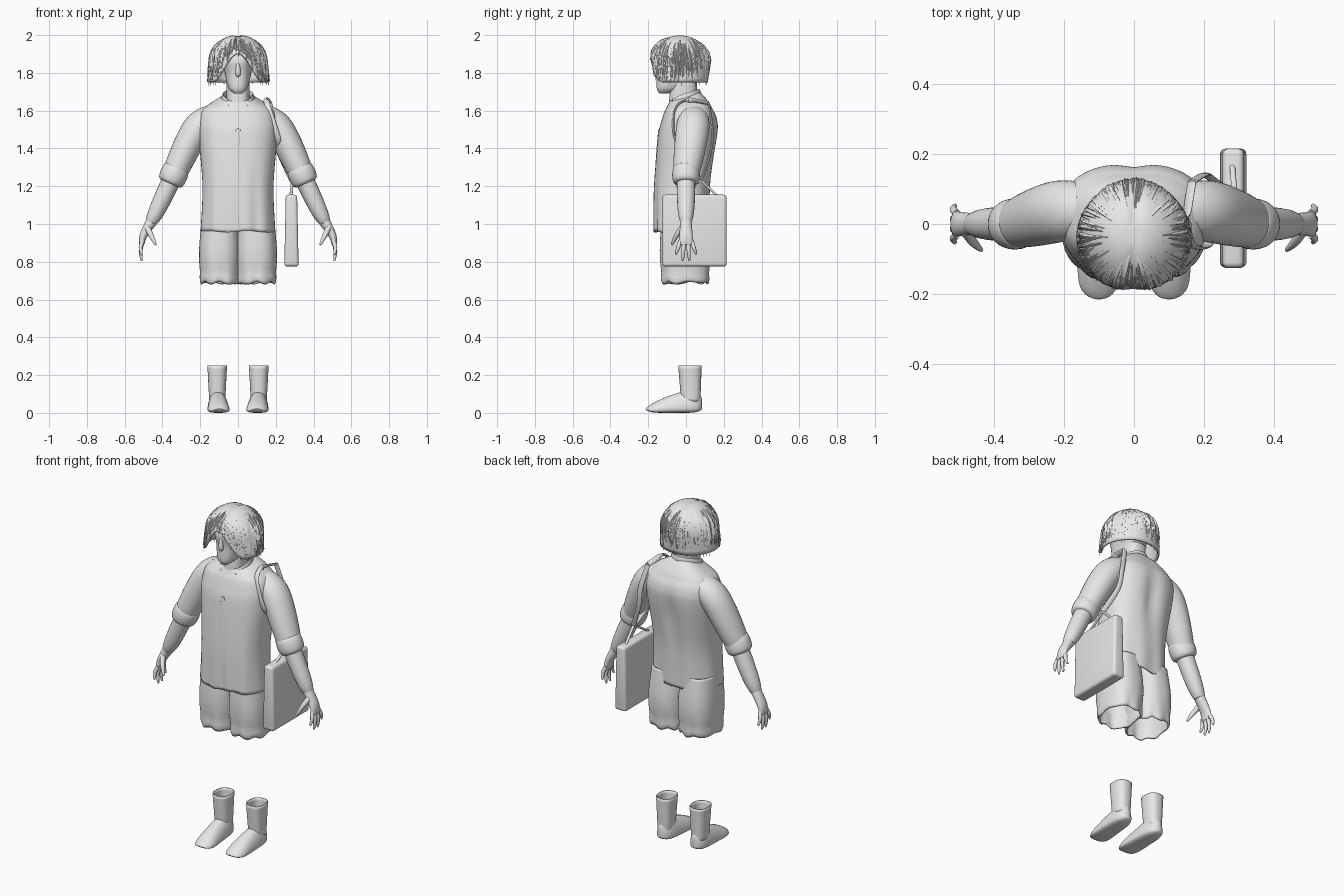
import bpy, bmesh, math, random
from math import sin, cos, pi, tau, exp
from mathutils import Vector

random.seed(4)
default_cube = bpy.data.objects.get("Cube")
if default_cube:
    bpy.data.objects.remove(default_cube, do_unlink=True)

grey = (.8, .8, .8, 1)
material = bpy.data.materials.new("plain grey")
material.use_nodes = True
material.diffuse_color = grey
material.node_tree.nodes["Principled BSDF"].inputs["Base Color"].default_value = grey
parts = []


def finish(name, bm, thickness=0, pair=False):
    bmesh.ops.recalc_face_normals(bm, faces=bm.faces)
    mesh = bpy.data.meshes.new(name)
    bm.to_mesh(mesh)
    bm.free()
    mesh.materials.append(material)
    part = bpy.data.objects.new(name, mesh)
    bpy.context.collection.objects.link(part)
    if thickness:
        part.modifiers.new("thickness", "SOLIDIFY").thickness = thickness
    if pair:
        part.modifiers.new("other side", "MIRROR").use_mirror_merge = False
    parts.append(part)


def spline(keys, steps):
    """Smooth interpolation through vectors."""
    keys = [Vector(key) for key in keys]
    last = len(keys) - 1
    path = []
    for i in range(last):
        before, start, end, after = (keys[max(0, min(last, i + k))] for k in (-1, 0, 1, 2))
        leave, arrive = (end - before) / 2, (after - start) / 2
        for step in range(steps):
            t = step / steps
            ease = t * t * (3 - 2 * t)
            path.append(start.lerp(end, ease) + leave * t * (1 - t) ** 2 - arrive * t * t * (1 - t))
    return path + [keys[last]]


def skin(bm, rings, caps=True, closed=True):
    rows = [[bm.verts.new(point) for point in ring] for ring in rings]
    count = len(rows[0])
    for low, high in zip(rows, rows[1:]):
        for i in range(count if closed else count - 1):
            j = (i + 1) % count
            bm.faces.new((low[i], low[j], high[j], high[i]))
    if caps:
        bm.faces.new(rows[0])
        bm.faces.new(rows[-1])


def power(value, exponent):
    return math.copysign(abs(value) ** exponent, value)


def tube_rings(path, width, depth, sides):
    """Rings square to a path; width and depth are rules of the distance along it."""
    rings = []
    last = len(path) - 1
    for i, point in enumerate(path):
        t = i / last
        tangent = path[min(i + 1, last)] - path[max(i - 1, 0)]
        across = tangent.cross(Vector((0, 1, 0))).normalized()
        along = across.cross(tangent).normalized()
        angles = [tau * k / sides for k in range(sides)]
        rings.append([point + across * width(t) * cos(a) + along * depth(t) * sin(a) for a in angles])
    return rings


def tube(name, points, width, depth=None, pair=False, sides=20):
    bm = bmesh.new()
    skin(bm, tube_rings(spline(points, 8), width, depth or width, sides))
    finish(name, bm, pair=pair)


def stack(name, keys, centre=0, shape=None, caps=True, thickness=0, pair=False):
    """Level rings; keys are height, half width, front and back."""
    rings = []
    for z, width, front, back in spline(keys, 8):
        ring = []
        for k in range(64):
            a = tau * k / 64
            x = centre + width * power(cos(a), .8)
            y = (front + back) / 2 + (back - front) / 2 * power(sin(a), .8)
            ring.append(shape(x, y, z) if shape else (x, y, z))
        rings.append(ring)
    bm = bmesh.new()
    skin(bm, rings, caps)
    finish(name, bm, thickness, pair)


def clamp(value):
    return max(0, min(1, value))


def bump(value, centre, spread):
    return exp(-((value - centre) / spread) ** 2)


# Shirt with a spine hollow, hanging folds and a raised nape
def cloth(x, y, z):
    hang = clamp((1.4 - z) / .4)
    if y > 0:
        y += .004 * hang * sin(x * 50) - .02 * bump(x, 0, .04) * bump(z, 1.4, .15)
    else:
        y += .005 * hang * sin(x * 75 + z)
    return x, y, z + .004 * hang * sin(x * 30) + .35 * y * clamp((z - 1.6) / .08)


stack("shirt", [(.96, .19, -.16, .11), (1.2, .18, -.16, .12), (1.46, .2, -.14, .16), (1.55, .2, -.12, .16),
                (1.61, .17, -.1, .13), (1.67, .07, -.08, .07)], shape=cloth, caps=False, thickness=-.008)

# Open neckline, front band and hanging folds
tube("neckline_edges", [(.05, -.09, 1.63), (0, -.14, 1.5)], lambda t: .004, pair=True)
tube("front_folds", [(.04, -.15, 1.25), (.05, -.16, .97)], lambda t: .002 + .008 * t, pair=True)
tube("front_band", [(0, -.14, 1.5), (0, -.155, 1.3), (0, -.16, .97)], lambda t: .013, lambda t: .007)

# Folded collar, open at the front
stand, crease, flap = [], [], []
for i in range(41):
    a = math.radians(-48 + 276 * i / 40)
    tip = max(0, -sin(a)) ** 2
    for row, reach, height, droop in ((stand, .07, 1.66, 0), (crease, .08, 1.69, .02), (flap, .1, 1.64, .07)):
        reach += droop * tip * .4
        row.append((reach * cos(a), reach * sin(a) - .008, height + .025 * sin(a) - droop * tip))
bm = bmesh.new()
skin(bm, (stand, crease, flap), caps=False, closed=False)
finish("collar", bm, .007)

# Neck, head and nose
stack("neck", [(1.52, .06, -.1, .05), (1.77, .06, -.08, .06)])
stack("head", [(1.69, .02, -.14, -.1), (1.72, .05, -.155, -.02), (1.8, .07, -.155, .08),
               (1.88, .08, -.16, .1), (1.96, .04, -.1, .04)])
tube("nose", [(0, -.155, 1.86), (0, -.16, 1.8), (0, -.15, 1.78)], lambda t: .004 + .01 * sin(pi * t))


# Hair: a shell parted at the front, covered in thin locks
def hair_point(turn, t, lift=0, drop=0):
    front = clamp(abs((turn + pi) % tau - pi))
    end = 1.9 - .15 * front * front * (3 - 2 * front) - drop
    z = 1.99 - (1.99 - end) * t ** 1.6
    depth = (1.99 - z) / .135
    r = math.sqrt(1 - (1 - min(depth, 1)) ** 2)
    flare = abs(sin(turn)) - max(0, -cos(turn))
    r += .12 * max(0, depth - 1) * flare
    parting = .012 * bump(sin(turn) * r, 0, .12) * (1 - t)
    return Vector(((.14 + lift) * r * sin(turn), -(.15 + lift) * r * cos(turn) - .033, z + lift - parting))


bm = bmesh.new()
skin(bm, [[hair_point(tau * k / 64, j / 16) for k in range(64)] for j in range(1, 17)], caps=False)
bmesh.ops.holes_fill(bm, edges=[e for e in bm.edges if e.is_boundary and e.verts[0].co.z > 1.97])
finish("hair_shell", bm, -.012)

bm = bmesh.new()
for i in range(620):
    turn, twist = random.uniform(0, tau), random.uniform(-.12, .12)
    start, stop = random.uniform(.05, .6), random.uniform(.8, 1.04)
    lift, drop = random.uniform(0, .008), random.uniform(-.015, .02)
    size = random.uniform(.003, .007)
    path = [hair_point(turn + twist * j / 6, start + (stop - start) * j / 6, lift + .001 * j, drop) for j in range(7)]
    strand = lambda t: .0005 + size * sin(pi * clamp(.1 + .9 * t))
    skin(bm, tube_rings(path, strand, strand, 4))
finish("hair_locks", bm)

# Arms: sleeve, rolled cuff, forearm and palm share one line of joints
shoulder, upper, elbow = Vector((.12, .04, 1.57)), Vector((.22, .035, 1.5)), Vector((.34, 0, 1.26))
wrist, palm, knuckles = Vector((.46, 0, 1.01)), Vector((.5, 0, .94)), Vector((.51, 0, .89))
roll = Vector((.02, 0, -.045))
tube("sleeves", [shoulder, upper, elbow], lambda t: .063 + .015 * sin(pi * t),
     lambda t: .066 + .022 * sin(pi * t), pair=True, sides=32)
tube("sleeve_cuffs", [elbow - roll, elbow + roll], lambda t: .055 + .018 * abs(sin(pi * t)) ** .5, pair=True, sides=32)
tube("forearms", [elbow, (.42, 0, 1.09), wrist], lambda t: .05 - .02 * t * t, pair=True)
tube("palms", [wrist, palm, knuckles], lambda t: .03 - .018 * t, lambda t: .03 + .01 * t, pair=True)

# Spread fingers and thumb
for name, spread in (("index", -1.5), ("middle", -.5), ("ring", .5), ("little", 1.5)):
    tip = Vector((.51, .036 * spread, .8 + .017 * spread * spread))
    base = knuckles + Vector((-.005, .02 * spread, .02))
    bend = base.lerp(tip, .5) + Vector((.008, 0, 0))
    tube(name + "_fingers", [base, bend, tip], lambda t: .011 - .007 * t ** 3, pair=True, sides=12)
tube("thumbs", [(.48, -.02, .98), (.46, -.05, .94), (.435, -.075, .89)], lambda t: .016 - .011 * t * t,
     pair=True, sides=12)


# Cropped trousers with a rolled, ragged hem
def hem(x, y, z):
    wave = clamp((.8 - z) / .1)
    swell = 1 + .06 * bump(z, .71, .015) - .04 * wave
    return .097 + (x - .097) * swell, y * swell + .003 * wave * sin(x * 90), z + .007 * wave * sin(x * 70 + y * 45)


stack("trouser_legs", [(.69, .095, -.12, .11), (.86, .1, -.13, .12), (1.03, .085, -.12, .1)],
      centre=.097, shape=hem, caps=False, thickness=-.009, pair=True)

# Ankles and shoes
stack("ankles", [(.06, .036, -.02, .07), (.25, .046, -.035, .077)], centre=.11, caps=False, thickness=-.006, pair=True)
rings = []
for i in range(24):
    t = .5 - .5 * cos(pi * (i + .5) / 24)
    rounding = math.sqrt(1 - abs(2 * t - 1) ** 5)
    width = .062 * rounding * (1 - .2 * t)
    low = .025 * (1 - rounding)
    height = (.035 + .09 * sin(t * pi / 2)) * (.5 + .5 * rounding) - low
    ring = []
    for k in range(32):
        a = tau * k / 32
        rise = .3 + .7 * sin(a) if sin(a) > 0 else .3 + .3 * power(sin(a), .5)
        slim = 1 - .15 * max(0, sin(a))
        ring.append((.1 + .01 * t + width * slim * power(cos(a), .8), .3 * t - .215, low + height * rise))
    rings.append(ring)
bm = bmesh.new()
skin(bm, rings)
finish("shoes", bm, pair=True)

# Flat shoulder bag
bm = bmesh.new()
bmesh.ops.create_cube(bm, size=1)
for vert in bm.verts:
    x, y, z = vert.co
    vert.co = (.283 + x * (.068 - .016 * z), .045 + y * .34, .965 + z * .38)
bmesh.ops.bevel(bm, geom=bm.edges[:], offset=.016, segments=4, profile=.5, affect="EDGES")
finish("bag", bm)

# Bag straps: one over the front of the shoulder, one behind, meeting above the bag
top, meeting = (.165, .12, 1.64), (.288, .08, 1.23)
for name, points in (("front_strap", [(.15, 0, 1.655), (.165, -.06, 1.6), (.21, -.06, 1.46), (.22, 0, 1.38)]),
                     ("back_strap", [(.2, .14, 1.5), (.22, .13, 1.38)])):
    tube(name, [top, *points, meeting], lambda t: .015, lambda t: .006)
for name, y in (("front_bag_loop", -.06), ("back_bag_loop", .17)):
    tube(name, [meeting, (.28, y, 1.145)], lambda t: .008, lambda t: .006)

bpy.ops.object.select_all(action="DESELECT")
for part in parts:
    part.select_set(True)
bpy.context.view_layer.objects.active = parts[0]
bpy.ops.object.shade_smooth_by_angle(angle=math.radians(40))
